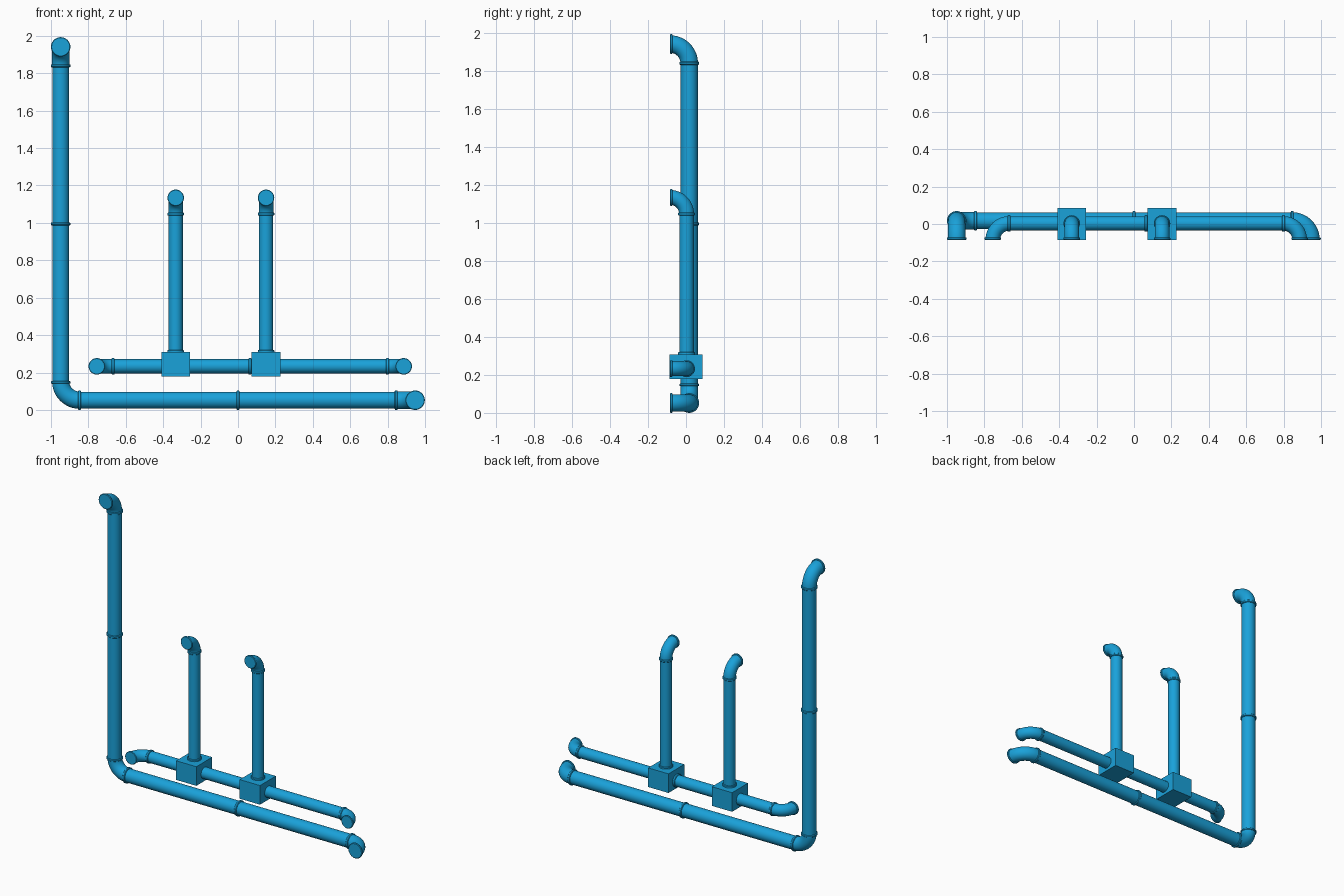
import bpy, bmesh, math
from mathutils import Vector as V

if "Cube" in bpy.data.objects:
    bpy.data.objects.remove(bpy.data.objects["Cube"])

mat = bpy.data.materials.new("blue_paint")
mat.diffuse_color = (0.01, 0.36, 0.70, 1)
mat.use_nodes = True
mat.node_tree.nodes["Principled BSDF"].inputs["Base Color"].default_value = mat.diffuse_color
X, Y, Z = V((1, 0, 0)), V((0, 1, 0)), V((0, 0, 1))
SIDES = 32


def finish(name, bm):
    bmesh.ops.recalc_face_normals(bm, faces=bm.faces)
    me = bpy.data.meshes.new(name)
    bm.to_mesh(me)
    bm.free()
    ob = bpy.data.objects.new(name, me)
    bpy.context.collection.objects.link(ob)
    me.materials.append(mat)
    bpy.ops.object.select_all(action='DESELECT')
    ob.select_set(True)
    bpy.context.view_layer.objects.active = ob
    bpy.ops.object.shade_smooth_by_angle(angle=math.radians(35))
    return ob


def sweep(name, stations):
    """Closed round tube through (centre, tangent, side axis, radius) stations."""
    bm = bmesh.new()
    rings = []
    for c, t, n, r in stations:
        b = t.cross(n)
        rings.append([bm.verts.new(c + r * (math.cos(a) * n + math.sin(a) * b))
                      for a in (2 * math.pi * i / SIDES for i in range(SIDES))])
    for p, q in zip(rings, rings[1:]):
        for i in range(SIDES):
            j = (i + 1) % SIDES
            bm.faces.new((p[i], p[j], q[j], q[i]))
    bm.faces.new(rings[0])
    bm.faces.new(rings[-1])
    return finish(name, bm)


def pipe(name, a, b, r):
    t = (b - a).normalized()
    n = t.orthogonal().normalized()
    return sweep(name, [(a, t, n, r), (b, t, n, r)])


def collar(name, c, t, r, w=0.016):
    # ring with softly chamfered rims
    n = t.orthogonal().normalized()
    k = w / 2
    return sweep(name, [(c + t * s, t, n, r * f) for s, f in
                        ((-k, .93), (-k * .6, 1), (k * .6, 1), (k, .93))])


def elbow(name, a, d, e, rad, r, rc):
    """Quarter bend from a, heading d and leaving along e, with end collars."""
    n = d.cross(e)
    st = []
    for i in range(13):
        t = math.pi / 2 * i / 12
        st.append((a + rad * (math.sin(t) * d + (1 - math.cos(t)) * e),
                   math.cos(t) * d + math.sin(t) * e, n, r))
    sweep(name, st)
    collar(name + "_inner_collar", a, d, rc)
    collar(name + "_outer_collar", a + rad * (d + e) - e * 0.006, e, rc, 0.013)


# large pipe run: riser on the left, floor pipe along the bottom
R, RC, LX, LY, LZ, B = 0.045, 0.052, -0.948, 0.017, 0.052, 0.101
pipe("large_riser", V((LX, LY, LZ + B)), V((LX, LY, 1.84)), R)
pipe("large_floor_pipe", V((LX + B, LY, LZ)), V((0.846, LY, LZ)), R)
elbow("large_corner_elbow", V((LX + B, LY, LZ)), -X, Z, B, R + .001, RC)
elbow("large_top_elbow", V((LX, LY, 1.84)), Z, -Y, B, R + .001, RC)
elbow("large_right_elbow", V((0.846, LY, LZ)), X, -Y, B, R + .001, RC)
collar("large_riser_joint", V((LX, LY, 0.995)), Z, RC)
collar("large_floor_joint", V((0, LY, LZ)), X, RC)

# small pipe run: cross pipe with an elbow at each end
r, rc, SY, SZ, b = 0.038, 0.044, 0.003, 0.233, 0.087
pipe("small_cross_pipe", V((-0.668, SY, SZ)), V((0.799, SY, SZ)), r)
elbow("small_left_elbow", V((-0.668, SY, SZ)), -X, -Y, b, r + .001, rc)
elbow("small_right_elbow", V((0.799, SY, SZ)), X, -Y, b, r + .001, rc)
collar("small_cross_joint", V((0.064, SY, SZ)), X, rc)

# junction boxes, each with an upright outlet pipe
for side, x in (("left", -0.333), ("right", 0.15)):
    bm = bmesh.new()
    bmesh.ops.create_cube(bm, size=1)
    for v in bm.verts:
        v.co = V((x + v.co.x * 0.154, v.co.y * 0.172, 0.243 + v.co.z * 0.131))
    finish(side + "_junction_box", bm)
    pipe(side + "_outlet_pipe", V((x, SY, 0.30)), V((x, SY, 1.047)), r)
    collar(side + "_outlet_base_collar", V((x, SY, 0.313)), Z, rc)
    elbow(side + "_outlet_elbow", V((x, SY, 1.047)), Z, -Y, b, r + .001, rc)
